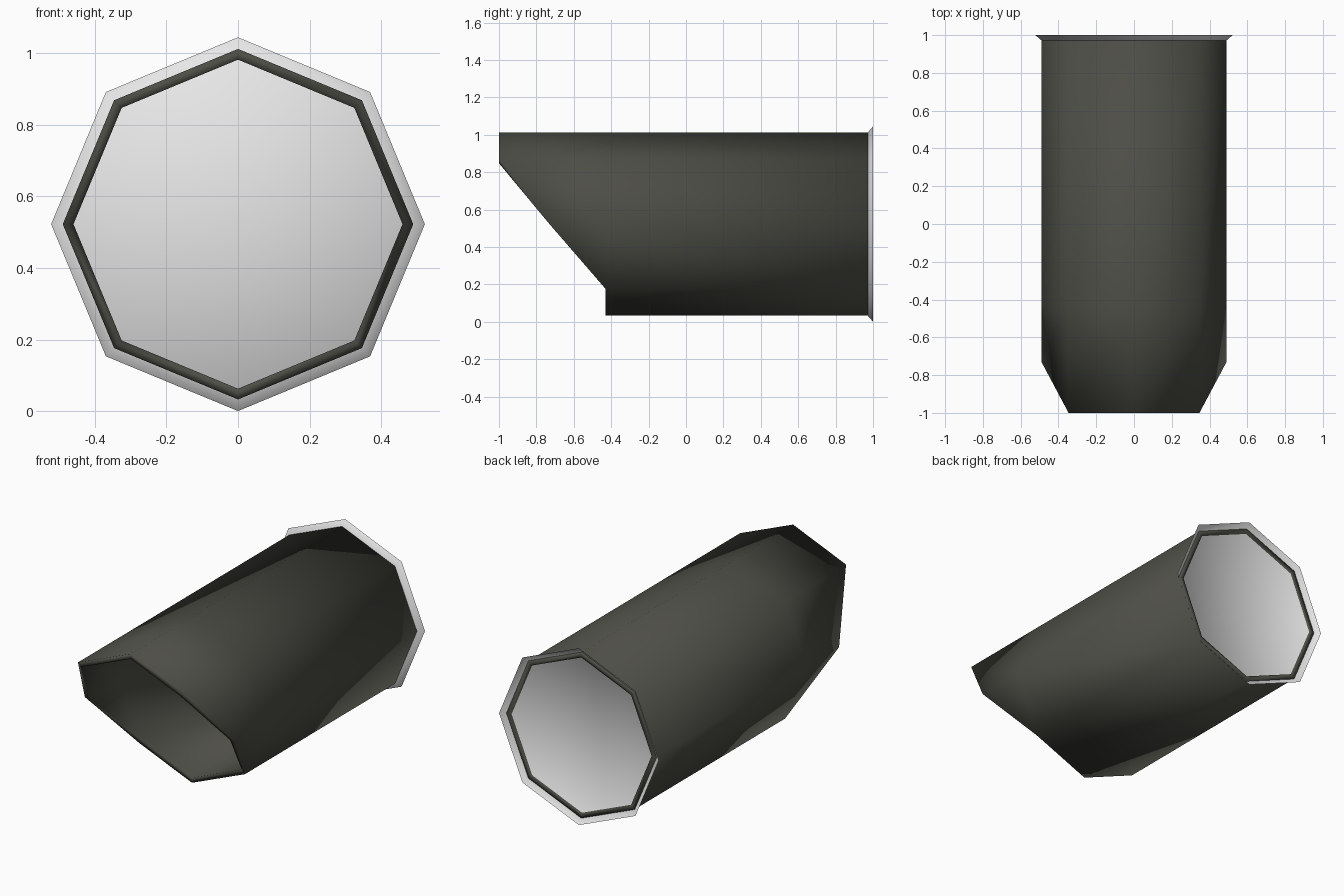
import bpy, bmesh, math

if "Cube" in bpy.data.objects:
    bpy.data.objects.remove(bpy.data.objects["Cube"])

SIDES = 8
CZ = 0.5225          # height of the tube axis
BACK, STEP = 0.978, -0.43


def material(name, rgb):
    m = bpy.data.materials.new(name)
    m.diffuse_color = (*rgb, 1.0)
    m.use_nodes = True
    m.node_tree.nodes["Principled BSDF"].inputs["Base Color"].default_value = m.diffuse_color
    return m


def point(r, i, y):
    a = math.tau * i / SIDES
    return (r * math.cos(a), y, CZ + r * math.sin(a))


def finish(name, bm, mat):
    bmesh.ops.remove_doubles(bm, verts=bm.verts[:], dist=0.0005)
    bmesh.ops.recalc_face_normals(bm, faces=bm.faces[:])
    for f in bm.faces:
        f.smooth = True
    me = bpy.data.meshes.new(name)
    bm.to_mesh(me)
    bm.free()
    me.materials.append(mat)
    ob = bpy.data.objects.new(name, me)
    bpy.context.collection.objects.link(ob)
    return ob


def bridge(bm, a, b):
    for i in range(SIDES):
        j = (i + 1) % SIDES
        bm.faces.new((a[i], a[j], b[j], b[i]))


def mouth_y(i):
    """Slanted mouth: long upper lip, short lower lip."""
    s = math.sin(math.tau * i / SIDES)
    return -1.0 if s > 0.5 else (-0.73 if s > -0.5 else STEP)


dark = material("dark olive grey", (0.075, 0.075, 0.062))
silver = material("light silver", (0.8, 0.8, 0.8))

# Thick-walled hood tube with a slanted mouth
bm = bmesh.new()
profile = [(0.49, lambda i: BACK), (0.49, lambda i: STEP), (0.49, mouth_y),
           (0.46, mouth_y), (0.46, lambda i: STEP), (0.46, lambda i: BACK)]
rings = [[bm.verts.new(point(r, i, fy(i))) for i in range(SIDES)]
         for r, fy in profile]
for k in range(len(rings)):
    bridge(bm, rings[k], rings[(k + 1) % len(rings)])
finish("hood_tube", bm, dark)

# Shallow pan closing the back: flat disc with a flared rim
bm = bmesh.new()
disc = [bm.verts.new(point(0.49, i, 0.972)) for i in range(SIDES)]
rim = [bm.verts.new(point(0.5225, i, 1.0)) for i in range(SIDES)]
bridge(bm, disc, rim)
centre = bm.verts.new((0, 0.972, CZ))
for i in range(SIDES):
    bm.faces.new((disc[i], centre, disc[(i + 1) % SIDES]))
pan = finish("back_pan", bm, silver)
# the outside of the pan faces the mouth
if pan.data.polygons[-1].normal.y > 0:
    pan.data.flip_normals()
